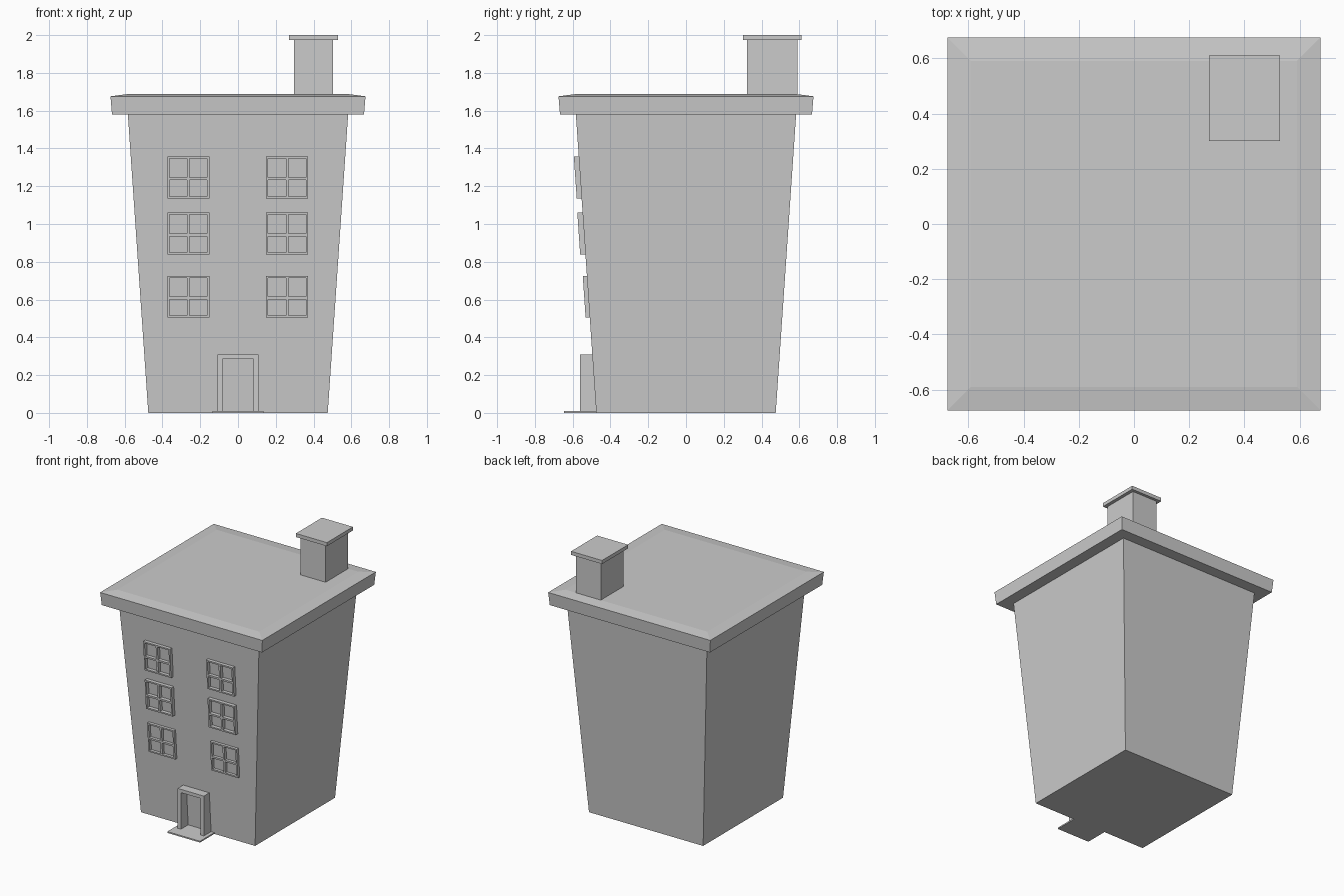
import bpy, bmesh

if "Cube" in bpy.data.objects:
    bpy.data.objects.remove(bpy.data.objects["Cube"])


def finish(name, bm):
    bmesh.ops.recalc_face_normals(bm, faces=bm.faces[:])
    mesh = bpy.data.meshes.new(name)
    bm.to_mesh(mesh)
    bm.free()
    obj = bpy.data.objects.new(name, mesh)
    bpy.context.collection.objects.link(obj)
    return obj


def stack(name, cx, cy, rings):
    """Closed solid through rectangles given as (half x, half y, z)."""
    bm = bmesh.new()
    loops = [[bm.verts.new((cx + sx * hx, cy + sy * hy, z))
              for sx, sy in ((-1, -1), (1, -1), (1, 1), (-1, 1))]
             for hx, hy, z in rings]
    for a, b in zip(loops, loops[1:]):
        for i in range(4):
            j = (i + 1) % 4
            bm.faces.new((a[i], a[j], b[j], b[i]))
    bm.faces.new(loops[0])
    bm.faces.new(loops[-1])
    return finish(name, bm)


def frame(name, xs, zs, is_hole, front, back):
    """Slab on an x/z grid with some cells left open; front and back give y at z."""
    bm = bmesh.new()
    verts = {}

    def v(i, j, side):
        if (i, j, side) not in verts:
            y = (front, back)[side](zs[j])
            verts[i, j, side] = bm.verts.new((xs[i], y, zs[j]))
        return verts[i, j, side]

    nx, nz = len(xs) - 1, len(zs) - 1

    def solid(i, j):
        return 0 <= i < nx and 0 <= j < nz and not is_hole(i, j)

    for i in range(nx):
        for j in range(nz):
            if not solid(i, j):
                continue
            c = [(i, j), (i + 1, j), (i + 1, j + 1), (i, j + 1)]
            for side in (0, 1):
                bm.faces.new([v(*p, side) for p in c])
            # Side walls only where the neighbouring cell is open
            for k, (di, dj) in enumerate(((0, -1), (1, 0), (0, 1), (-1, 0))):
                if not solid(i + di, j + dj):
                    p, q = c[k], c[(k + 1) % 4]
                    bm.faces.new((v(*p, 0), v(*q, 0), v(*q, 1), v(*p, 1)))
    return finish(name, bm)


# Tapered house body
BASE, TOP, EAVE = 0.475, 0.583, 1.58
stack("house_body", 0, 0, [(BASE, BASE, 0), (TOP, TOP, EAVE)])


def wall(z):
    return -(BASE + (TOP - BASE) * z / EAVE)


# Roof slab with a shallow bevelled top
stack("roof", 0, 0, [(0.667, 0.667, EAVE), (0.675, 0.675, 1.676), (0.59, 0.59, 1.687)])

# Chimney and its cap
stack("chimney", 0.4, 0.456, [(0.104, 0.134, 1.66), (0.104, 0.134, 1.973)])
stack("chimney_cap", 0.4, 0.456, [(0.129, 0.155, 1.973), (0.129, 0.155, 2.0)])

# Three rows of four-pane windows that lean with the wall
for row, (z0, proud) in enumerate(((0.504, 0.022), (0.838, 0.028), (1.135, 0.026))):
    for side, cx in (("left", -0.263), ("right", 0.26)):
        xs = [cx + d for d in (-0.111, -0.1, -0.007, 0.007, 0.1, 0.111)]
        zs = [z0 + d for d in (0, 0.011, 0.097, 0.111, 0.211, 0.222)]
        frame(f"window_{side}_{row + 1}", xs, zs,
              lambda i, j: i % 2 and j % 2,
              lambda z, p=proud: wall(z) - p,
              lambda z: wall(z) + 0.006)

# Door surround around the recessed door
frame("door_frame", [-0.109, -0.082, 0.082, 0.109], [0, 0.285, 0.31],
      lambda i, j: i == 1 and j == 0,
      lambda z: -0.562, lambda z: -0.465)

# Thin doorstep
stack("doorstep", 0, -0.548, [(0.136, 0.098, 0), (0.136, 0.098, 0.01)])
